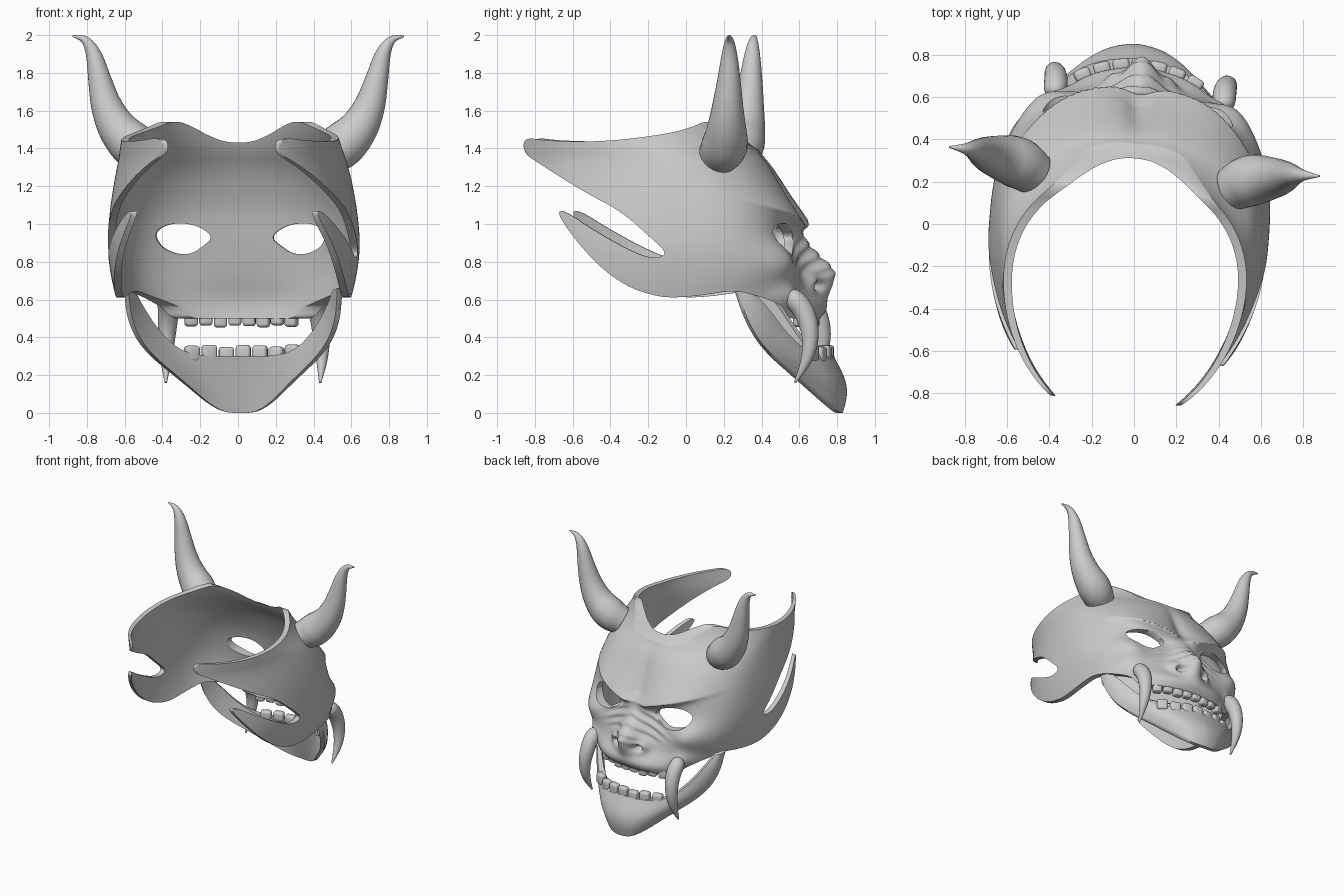
import bpy, bmesh
from math import sin, cos, pi, exp, radians, atan
from mathutils import Vector, Matrix

if "Cube" in bpy.data.objects:
    bpy.data.objects.remove(bpy.data.objects["Cube"])


def smooth(pts, k=3, closed=False):
    """Corner-cutting curve through any-dimensional points."""
    pts = [tuple(p) for p in pts]
    for _ in range(k):
        out = [] if closed else [pts[0]]
        for i in range(len(pts) if closed else len(pts) - 1):
            a, b = pts[i], pts[(i + 1) % len(pts)]
            out.append(tuple(.75 * p + .25 * q for p, q in zip(a, b)))
            out.append(tuple(.25 * p + .75 * q for p, q in zip(a, b)))
        pts = out if closed else out + [pts[-1]]
    return pts


def lookup(table):
    tab = smooth(table)

    def f(z):
        if z <= tab[0][0]:
            return tab[0][1]
        for (a, p), (b, q) in zip(tab, tab[1:]):
            if z <= b:
                return p + (q - p) * (z - a) / (b - a)
        return tab[-1][1]
    return f


def make(name, bm):
    bmesh.ops.recalc_face_normals(bm, faces=bm.faces)
    me = bpy.data.meshes.new(name)
    bm.to_mesh(me)
    bm.free()
    ob = bpy.data.objects.new(name, me)
    bpy.context.collection.objects.link(ob)
    return ob


def loft(name, rings):
    """Skin closed rings and cap both ends."""
    bm = bmesh.new()
    vs = [[bm.verts.new(p) for p in r] for r in rings]
    n = len(vs[0])
    for a, b in zip(vs, vs[1:]):
        for j in range(n):
            bm.faces.new((a[j], a[(j + 1) % n], b[(j + 1) % n], b[j]))
    bm.faces.new(vs[0])
    bm.faces.new(vs[-1])
    return make(name, bm)


def tusk(name, pts, side, n=24):
    """Tapered curved tube from (x, y, z, radius) points."""
    path = smooth(pts)
    rings = []
    for i, p in enumerate(path):
        t = Vector(path[min(i + 1, len(path) - 1)][:3]) - Vector(path[max(i - 1, 0)][:3])
        u = t.cross(Vector((0, 1, 0))).normalized()
        v = t.cross(u).normalized()
        ring = [Vector(p[:3]) + p[3] * (u * cos(2 * pi * k / n) + v * sin(2 * pi * k / n)) for k in range(n)]
        rings.append([(side * q.x, q.y, q.z) for q in ring])
    return loft(name, rings)


def bake(ob):
    dg = bpy.context.evaluated_depsgraph_get()
    dg.update()
    me = bpy.data.meshes.new_from_object(ob.evaluated_get(dg))
    ob.modifiers.clear()
    ob.data = me


def boolean(ob, cutter, op):
    m = ob.modifiers.new("cut", 'BOOLEAN')
    m.operation, m.object, m.solver = op, cutter, 'EXACT'
    bake(ob)
    bpy.data.objects.remove(cutter)


# Face shell profiles by z: half width, centre depth, squareness, widest y, nose height
width = lookup([(.4, .55), (.6, .62), (.8, .66), (.95, .665), (1.2, .635), (1.45, .575), (1.65, .53)])
depth = lookup([(.4, .66), (.5, .68), (.6, .68), (.7, .64), (.85, .6), (1, .565), (1.1, .54),
                (1.3, .45), (1.4, .365), (1.65, .27)])
square = lookup([(.4, 2.4), (.6, 2.4), (.75, 2.9), (1, 2.9), (1.2, 2.5), (1.35, 2.1), (1.6, 2)])
widest = lookup([(.4, -.05), (1.15, -.05), (1.32, -.08), (1.42, -.22), (1.5, -.3), (1.65, -.3)])
nose = lookup([(.5, 0), (.58, .02), (.64, .09), (.68, .13), (.75, .17), (.8, .13), (.88, .065), (.97, .03), (1.06, 0)])


def bump(dx, dz, sx, sz):
    return exp(-(dx / sx) ** 2 - (dz / sz) ** 2)


def detail(x, z):
    a = abs(x)
    d = nose(z) * exp(-(a / .1) ** 2)
    k = z - (.985 + .3 * max(0, a - .1))                      # angry brow ridge
    d += .085 * (exp(-k / .16) if k > 0 else exp(k / .03)) * (1 - .7 * exp(-(a / .09) ** 2)) * exp(-(a / .48) ** 4)
    d += .009 * sin(2 * pi * (z + .45 * a) / .06) * exp(-(a / .26) ** 4 - ((z - .83) / .1) ** 4)
    d += .05 * bump(a - .13, z - .69, .045, .045)             # nostril wings
    d -= .08 * bump(a - .1, z - .675, .03, .022)              # nostrils
    d -= .02 * bump(a - .3, z - .93, .15, .07)                # eye sockets
    d += .04 * bump(a - .42, z - .62, .07, .06)               # lip over fang
    d += .06 * bump(a - .47, z - .8, .12, .1)                 # cheek
    d += .05 * exp(-(a / .36) ** 4 - ((z - .55) / .07) ** 2)  # muzzle
    return d - .02 * bump(a, z - 1.15, .05, .15)


def section(s, z, inset):
    a, y0 = abs(s), widest(z)
    w, yc = width(z) - inset, depth(z) - inset * 1.2
    if a <= 1:
        e = 2 / square(z)
        t = pi / 2 * a ** 1.25
        x, y = w * sin(t) ** e, y0 + (yc - y0) * max(0, cos(t)) ** e
        if not inset:
            y += detail(x, z) * min(1, max(0, (y - .1) / .25))
    else:
        t = radians(76) * (a - 1)
        x, y = w * cos(t), y0 - (.95 + y0) * sin(t)
    return (x if s > 0 else -x, y, z)


cols = [i / 70 for i in range(71)] + [1 + i / 30 for i in range(1, 31)]
cols = [-c for c in reversed(cols[1:])] + cols
outer = [.42 + 1.2 * i / 130 for i in range(131)]
inner = [1.62 - 1.2 * i / 30 for i in range(31)]
mask = loft("face_shell", [[section(s, z, 0) for z in outer] + [section(s, z, .04) for z in inner] for s in cols])

# Side outline with the two swept-back prongs
outline = smooth([(.5, 1.375), (.38, 1.39), (.325, 1.415), (.27, 1.47), (.21, 1.52), (.14, 1.55), (.05, 1.505),
                  (-.1, 1.47), (-.4, 1.435), (-.7, 1.44), (-.84, 1.46), (-.84, 1.375), (-.75, 1.32), (-.5, 1.17),
                  (-.3, 1.07), (-.15, .94), (-.04, .84), (-.13, .815), (-.25, .86), (-.45, .97), (-.61, 1.075),
                  (-.65, 1.06), (-.55, .92), (-.4, .76), (-.25, .66), (-.1, .615), (0, .61), (.15, .625), (.3, .65),
                  (.42, .62), (.5, .59), (.55, .56), (.57, .5), (.62, .5), (.72, .5)]) + [(1, .5), (1, 1.375)]
boolean(mask, loft("outline_cutter", [[(x, y, z) for y, z in outline] for x in (-1.2, 1.2)]), 'INTERSECT')

# Eye openings
eye = smooth([(.15, .93), (.22, .985), (.3, 1.005), (.39, 1.0), (.46, .955), (.43, .88), (.35, .84), (.27, .84),
              (.21, .88)], 3, True)
for sgn in (-1, 1):
    boolean(mask, loft("eye_cutter", [[(sgn * x, y, z) for x, z in eye] for y in (.15, 1.1)]), 'DIFFERENCE')

# Lower jaw plate between its lower and upper edges
low = [(0, .835, -.006), (.13, .805, .012), (.3, .64, .165), (.49, .46, .33), (.565, .37, .48), (.58, .31, .66)]
top = [(0, .775, .3), (.2, .74, .3), (.33, .655, .33), (.43, .56, .43), (.51, .47, .56), (.55, .39, .65)]


def both(half):
    return smooth([(-x, y, z) for x, y, z in reversed(half[1:])] + half)


rings = []
for a, b in zip(both(low), both(top)):
    a, b = Vector(a), Vector(b)
    out = Vector((a.x * 1.1, .45, 0)).normalized()
    mid = max(0, 1 - abs(a.x) / .5)
    vs = [i / 14 for i in range(15)]
    front = [a.lerp(b, v) + out * ((.015 + .035 * mid) * sin(pi * v) + .015 * mid * v ** 6) for v in vs]
    back = [a.lerp(b, v) - out * (.03 + .025 * mid * v) for v in reversed(vs)]
    rings.append([p - Vector((.03, 0, 0)) for p in front + back])
loft("lower_jaw", rings)

# Horns and fangs
horn = [(.465, .2, 1.355, .105), (.55, .25, 1.41, .127), (.64, .265, 1.5, .105), (.7, .275, 1.62, .083),
        (.735, .285, 1.76, .062), (.765, .29, 1.9, .042), (.81, .293, 1.98, .022), (.88, .295, 1.995, .004)]
fang = [(.4, .575, .625, .03), (.4, .6, .61, .055), (.4, .66, .54, .056), (.41, .695, .42, .047),
        (.415, .68, .29, .033), (.41, .61, .16, .006)]
for sgn, side in ((-1, "left"), (1, "right")):
    tusk("horn_" + side, horn, sgn)
    tusk("fang_" + side, fang, sgn)


# Tooth rows on curved arches
def teeth(name, count, pitch, z, y0, bend, size):
    bm = bmesh.new()
    for i in range(count):
        x = (i - (count - 1) / 2) * pitch
        m = (Matrix.Translation((x - .01, y0 - bend * x * x, z + .006 * sin(i * 2.3)))
             @ Matrix.Rotation(atan(-2 * bend * x), 4, 'Z') @ Matrix.Diagonal((*size, 1)))
        bmesh.ops.create_cube(bm, size=1, matrix=m)
    ob = make(name, bm)
    bev = ob.modifiers.new("round", 'BEVEL')
    bev.width, bev.segments = .018, 4
    bake(ob)


teeth("upper_teeth", 8, .076, .498, .675, .75, (.068, .06, .08))
teeth("lower_teeth", 7, .089, .313, .755, .95, (.08, .055, .085))

# Slight turn of the whole mask, then smooth shading
turn = Matrix.Translation((.018, .5, 0)) @ Matrix.Rotation(radians(-4.5), 4, 'Z') @ Matrix.Translation((0, -.5, 0))
bpy.ops.object.select_all(action='DESELECT')
for ob in bpy.context.scene.objects:
    ob.data.transform(turn)
    ob.select_set(True)
    bpy.context.view_layer.objects.active = ob
bpy.ops.object.shade_smooth_by_angle(angle=radians(60))
